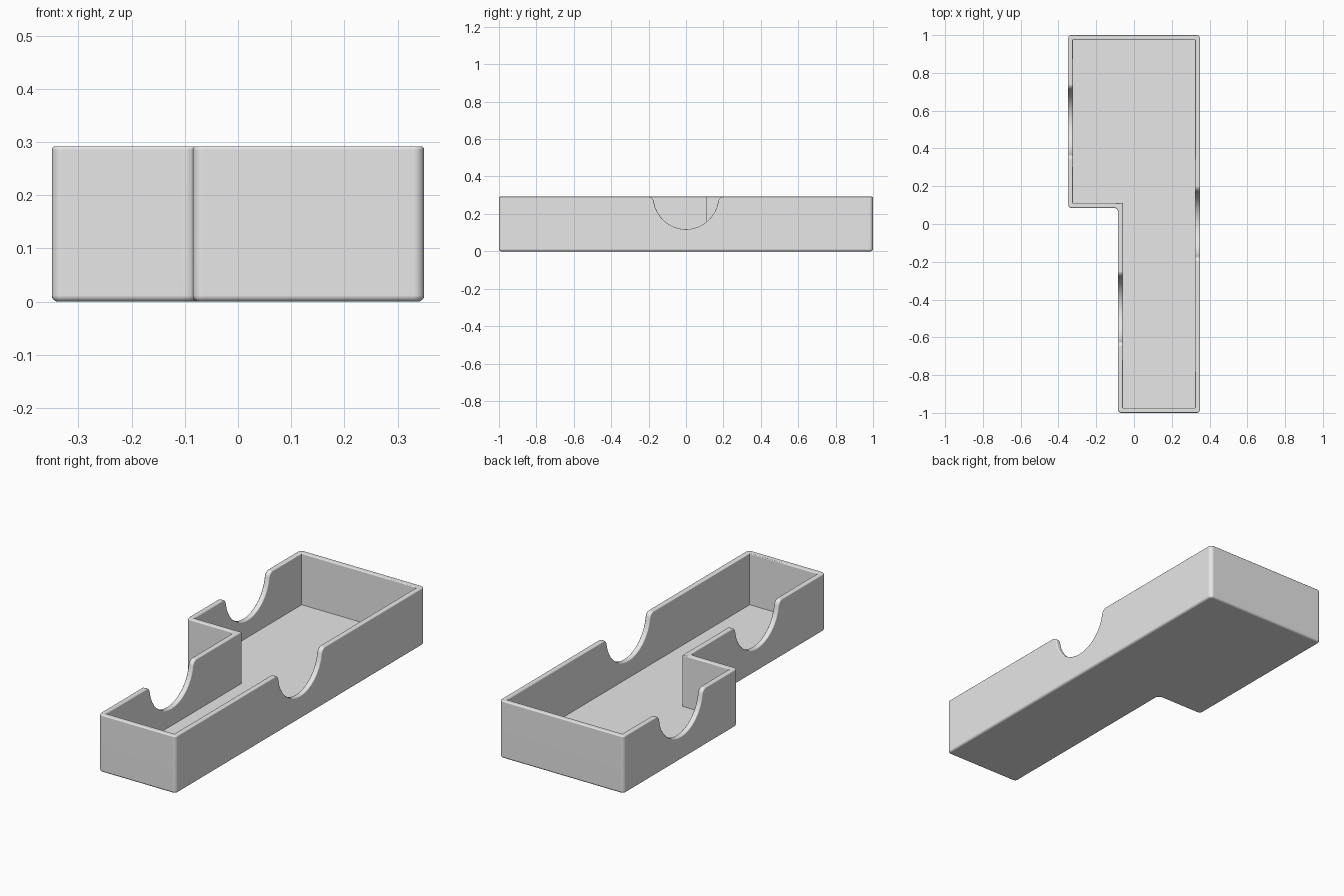
import bpy, bmesh, math
from mathutils import Vector

if "Cube" in bpy.data.objects:
    bpy.data.objects.remove(bpy.data.objects["Cube"])

H = 0.292          # total height
WALL = 0.027       # wall thickness
FLOOR = 0.03       # floor thickness
R_SIDE = 0.02      # rounding of the vertical corners
R_BASE = 0.012     # rounding of the bottom edge
OUTLINE = [Vector(p) for p in ((-0.085, -1), (0.35, -1), (0.35, 1),
                               (-0.35, 1), (-0.35, 0.085), (-0.085, 0.085))]


def outline(inset, radius, steps=6):
    """Stepped outline, moved inwards, with rounded corners."""
    pts, n = [], len(OUTLINE)
    for i, p in enumerate(OUTLINE):
        a = (p - OUTLINE[i - 1]).normalized()
        b = (OUTLINE[(i + 1) % n] - p).normalized()
        q = p + inset * (a.orthogonal() + b.orthogonal())
        if radius <= 0:
            pts.append(q)
            continue
        convex = a.x * b.y - a.y * b.x > 0
        r = radius - inset if convex else radius + inset
        c = q - a * r + b * r
        for k in range(steps + 1):
            t = math.pi / 2 * k / steps
            pts.append(c - b * r * math.cos(t) + a * r * math.sin(t))
    return pts


def loft(name, rings):
    """Closed solid through equally long rings of points."""
    bm = bmesh.new()
    loops = [[bm.verts.new(p) for p in ring] for ring in rings]
    n = len(loops[0])
    for lo, hi in zip(loops, loops[1:]):
        for i in range(n):
            j = (i + 1) % n
            bm.faces.new((lo[i], lo[j], hi[j], hi[i]))
    bm.faces.new(loops[0][::-1])
    bm.faces.new(loops[-1])
    bmesh.ops.recalc_face_normals(bm, faces=bm.faces)
    me = bpy.data.meshes.new(name)
    bm.to_mesh(me)
    bm.free()
    ob = bpy.data.objects.new(name, me)
    bpy.context.collection.objects.link(ob)
    return ob


def notch_profile(r=0.174, f=0.03):
    """Half-round finger notch with flared top corners, as (y, z)."""
    yf = math.sqrt((r + f) ** 2 - f ** 2)
    dip = math.asin(f / (r + f))
    half = []
    for k in range(9):                       # round bottom
        t = -math.pi / 2 + (math.pi / 2 - dip) * k / 8
        half.append((r * math.cos(t), H + r * math.sin(t)))
    for k in range(1, 6):                    # flare
        t = math.pi - dip + (dip - math.pi / 2) * k / 5
        half.append((yf + f * math.cos(t), H - f + f * math.sin(t)))
    half[-1] = (half[-1][0], H + 0.001)
    half.append((half[-1][0], H + 0.1))
    return [(-y, z) for y, z in half[:0:-1]] + half


# Solid block with rounded base and corners
rings = []
for k in range(5):
    t = math.pi / 2 * k / 4
    e, z = R_BASE * (1 - math.sin(t)), R_BASE * (1 - math.cos(t))
    rings.append([(p.x, p.y, z) for p in outline(e, R_SIDE)])
rings.append([(p.x, p.y, H) for p in outline(0, R_SIDE)])
tray = loft("tray", rings)

# Cutters: hollow and the three finger notches
inner = outline(-WALL, 0)
if inner[0].x < OUTLINE[0].x:                # make sure the hollow lies inside
    inner = outline(WALL, 0)
cutters = [loft("hollow_cutter", [[(p.x, p.y, z) for p in inner] for z in (FLOOR, H + 0.1)])]
for x, y in ((0.337, 0), (-0.337, 0.54), (-0.072, -0.45)):
    cutters.append(loft("notch_cutter", [[(x + s, y + py, pz) for py, pz in notch_profile()]
                                         for s in (-0.035, 0.035)]))
for c in cutters:
    mod = tray.modifiers.new("cut", 'BOOLEAN')
    mod.object, mod.operation, mod.solver = c, 'DIFFERENCE', 'EXACT'
    c.hide_render = True

# Bake the cuts
bpy.context.view_layer.update()
dg = bpy.context.evaluated_depsgraph_get()
mesh = bpy.data.meshes.new_from_object(tray.evaluated_get(dg))
tray.modifiers.clear()
tray.data = mesh
for c in cutters:
    bpy.data.objects.remove(c)

# Soften the rim and the notch edges
bm = bmesh.new()
bm.from_mesh(mesh)
bmesh.ops.remove_doubles(bm, verts=bm.verts, dist=1e-5)
rim = [e for e in bm.edges if len(e.link_faces) == 2
       and min(v.co.z for v in e.verts) > 0.08
       and e.calc_face_angle() > math.radians(40)]
bmesh.ops.bevel(bm, geom=rim, offset=0.006, segments=3, profile=0.5,
                affect='EDGES', clamp_overlap=False)
bm.to_mesh(mesh)
bm.free()

# Colour
grey = bpy.data.materials.new("light_grey")
grey.diffuse_color = (0.8, 0.8, 0.8, 1)
grey.use_nodes = True
grey.node_tree.nodes["Principled BSDF"].inputs["Base Color"].default_value = grey.diffuse_color
mesh.materials.clear()
mesh.materials.append(grey)
for p in mesh.polygons:
    p.material_index = 0

# Smooth rounded edges, flat walls
bpy.ops.object.select_all(action='DESELECT')
tray.select_set(True)
bpy.context.view_layer.objects.active = tray
bpy.ops.object.shade_smooth_by_angle(angle=math.radians(35))
wn = tray.modifiers.new("flat_walls", 'WEIGHTED_NORMAL')
wn.keep_sharp = True
